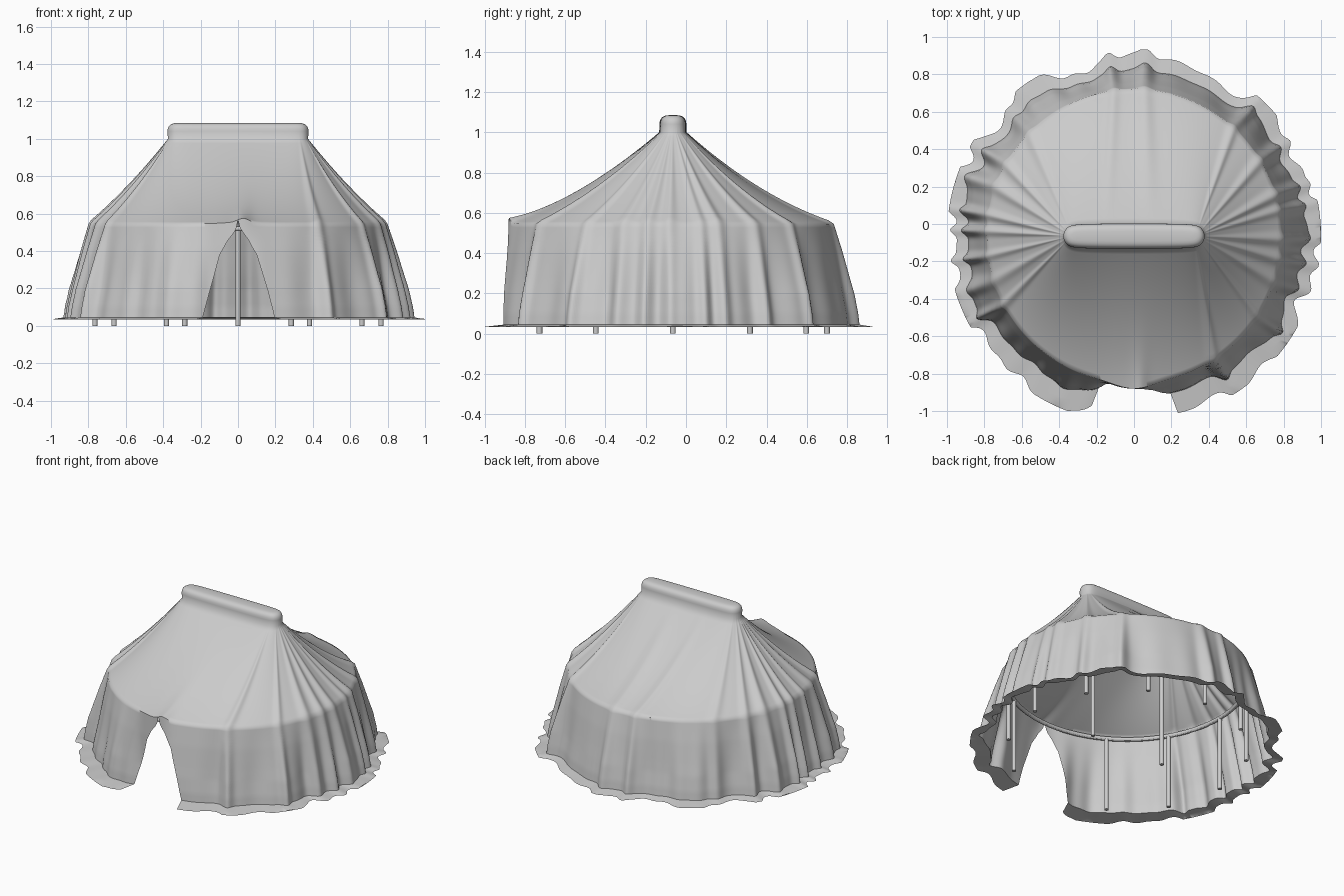
import bpy, bmesh, math, random
from mathutils import Vector

if "Cube" in bpy.data.objects:
    bpy.data.objects.remove(bpy.data.objects["Cube"])

random.seed(11)
CY = -0.065          # centre of the frame in y
RING, EAVE = 0.765, 0.53


def bump(a, centre, width):
    """Smooth bump on a circle, angles in degrees."""
    d = (a - centre + 180) % 360 - 180
    return math.exp(-(d / width) ** 2)


def lerp_points(pts, t):
    for (a, b), (c, d) in zip(pts, pts[1:]):
        if t <= c:
            return b + (d - b) * (t - a) / (c - a)
    return pts[-1][1]


def rod(name, a, b, r):
    a, b = Vector(a), Vector(b)
    bpy.ops.mesh.primitive_cylinder_add(vertices=16, radius=r, depth=(b - a).length, location=(a + b) / 2)
    o = bpy.context.object
    o.name = name
    o.rotation_euler = (b - a).to_track_quat('Z', 'Y').to_euler()
    bpy.ops.object.shade_smooth_by_angle()


# Fold layout: (angle, depth, width); denser at both ends of the ridge
folds = []
for side in (0, 180):
    for k in range(-2, 3):
        folds.append((side + k * 9 + random.uniform(-2, 2), random.uniform(0.03, 0.055), random.uniform(1.6, 2.8)))
for a in (31, 47, 84, 97, 136, 151, 206, 304, 325):
    folds.append((a + random.uniform(-2, 2), random.uniform(0.03, 0.045), random.uniform(1.8, 3)))
skirt_r = [(0, 0.785), (0.25, 0.815), (0.5, 0.84), (0.8, 0.872), (1, 0.885)]
door_half = [(0, 0.0), (0.08, 0.012), (0.16, 0.055), (0.3, 0.1), (0.65, 0.155), (1, 0.2)]


def ripple(a):
    t = math.radians(a)
    return (0.016 * math.sin(9 * t + 1) + 0.012 * math.sin(16 * t + 2.2 * math.sin(2 * t))
            + 0.005 * math.sin(31 * t + 3 * math.sin(3 * t)))


def cloth_point(u, part, t):
    """u in 0..1 runs round the tent from the door; part is cap, roof or skirt."""
    phi = u * 360
    if part == 'skirt':
        d = math.degrees(lerp_points(door_half, t) / 0.82)
        phi = d + u * (360 - 2 * d)
    a = phi - 90
    c, s = math.cos(math.radians(a)), math.sin(math.radians(a))
    hx = 0.305 * math.tanh(3.5 * c)
    fold = sum(f * bump(a, k, w) for k, f, w in folds)
    lip = bump(a, 270, 9)
    if part == 'cap':
        # boxy rounded bar with slightly swollen ends
        q = t * math.pi / 2
        r = (0.068 + 0.006 * c * c) * math.sin(q) ** 0.6
        return hx + r * c, CY + r * s, 1.0 + 0.085 * max(0, math.cos(q)) ** 0.45
    if part == 'roof':
        ro = 0.785 + fold * 0.35 + 0.03 * lip
        x = (hx + 0.07 * c) * (1 - t) + ro * c * t
        y = 0.068 * s * (1 - t) + ro * s * t
        sag = (0.025 + (0.03 if s > 0 else 0.02) * s * s) * 4 * t * (1 - t)
        z = 1.0 + (0.545 - 1.0) * t - sag + fold * 0.5 * t * (1 - 0.6 * t)
        # short pinched tuck above the door
        z += 0.022 * bump(a, 272, 3) * t ** 4 + 0.008 * lip * t ** 6
        return x, CY + y, z
    grow = min(1, t * 1.6)
    hem = max(0, (t - 0.9) / 0.1)
    r = lerp_points(skirt_r, t) + fold * (0.35 + 0.65 * grow) + 0.03 * lip * (1 - t)
    r += ripple(a) * grow - 0.05 * t * bump(a, 270, 24) + 0.02 * t * c * c
    # hem kicks out over the ground, most at the door flaps
    r += hem * (0.065 + ripple(a) + 0.045 * (bump(a, 240, 24) + bump(a, 300, 24)))
    r = min(r, 1.0)
    z = 0.545 - 0.5 * min(1, t / 0.9) - 0.012 * hem
    z += (0.022 * bump(a, 272, 3) + 0.008 * lip) * max(0, 1 - 5 * t)
    return r * c, CY + r * s, z


# Draped canvas: ridge cap, roof and skirt as one sheet split at the door
rows = [('cap', i / 8) for i in range(8)] + [('roof', i / 26) for i in range(26)]
rows += [('skirt', i / 30) for i in range(31)]
N = 540
bm = bmesh.new()
grid = [[bm.verts.new(cloth_point(j / N, p, t)) for j in range(N + 1)] for p, t in rows]
for r0, r1 in zip(grid, grid[1:]):
    for j in range(N):
        bm.faces.new((r0[j], r1[j], r1[j + 1], r0[j + 1]))
bmesh.ops.remove_doubles(bm, verts=bm.verts, dist=0.00002)
bmesh.ops.recalc_face_normals(bm, faces=bm.faces)
me = bpy.data.meshes.new("canvas")
bm.to_mesh(me)
bm.free()
canvas = bpy.data.objects.new("canvas", me)
bpy.context.collection.objects.link(canvas)
bpy.context.view_layer.objects.active = canvas
canvas.select_set(True)
bpy.ops.object.shade_smooth_by_angle(angle=math.radians(60))

# Eave ring
bpy.ops.mesh.primitive_torus_add(location=(0, CY, EAVE - 0.01), major_radius=RING, minor_radius=0.014,
                                 major_segments=72, minor_segments=12)
bpy.context.object.name = "eave_ring"
bpy.ops.object.shade_smooth_by_angle()

# Wall poles every 30 degrees, leaving the doorway free
for k in range(12):
    if k == 9:
        continue
    a = math.radians(30 * k)
    x, y = RING * math.cos(a), CY + RING * math.sin(a)
    rod("wall_pole", (x, y, 0), (x, y, EAVE - 0.01), 0.014)

# Two tall poles carrying the ridge beam
for sx in (-1, 1):
    rod("ridge_pole", (0.285 * sx, CY, 0), (0.285 * sx, CY, 1.04), 0.014)
rod("ridge_beam", (-0.33, CY, 1.03), (0.33, CY, 1.03), 0.035)
